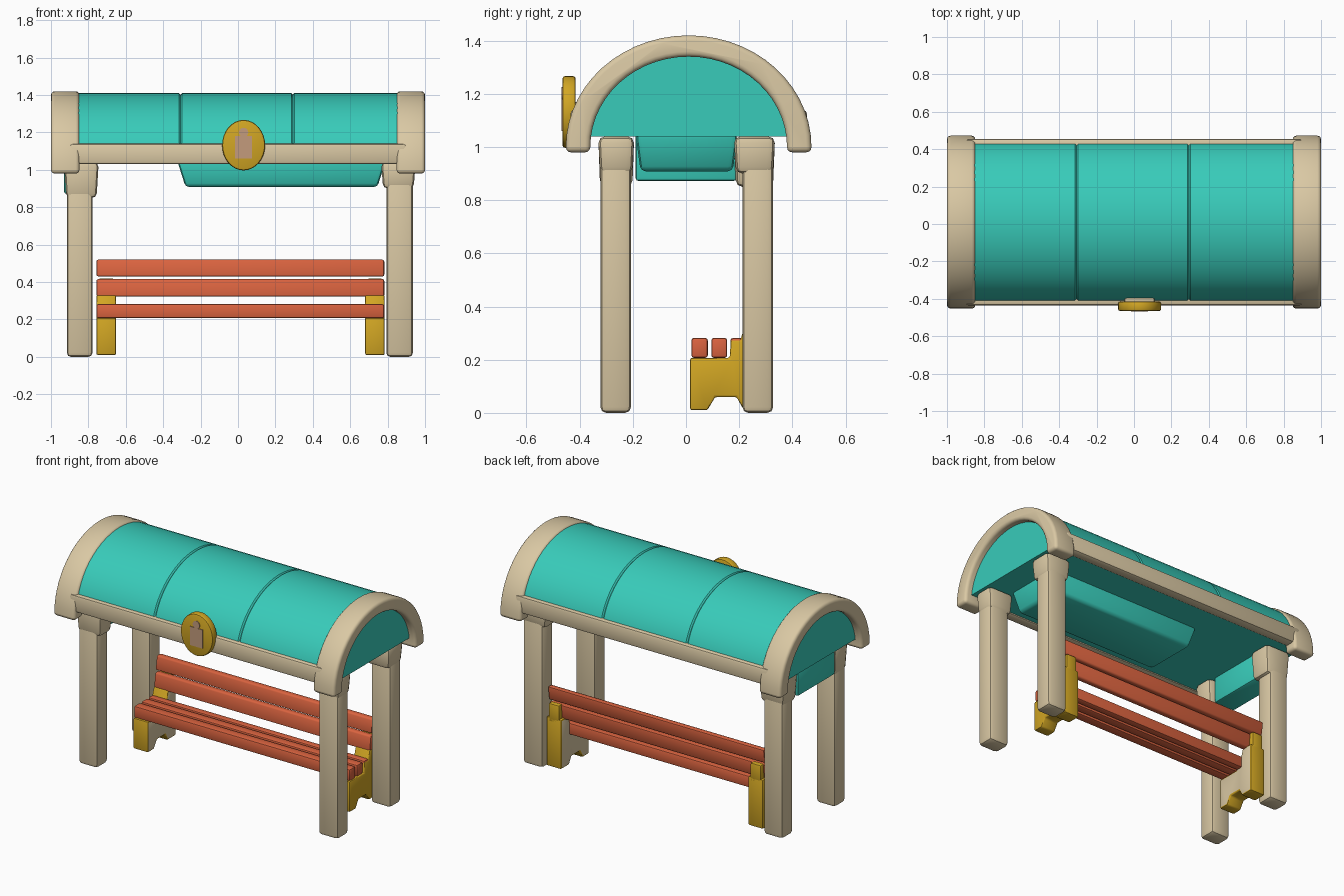
import bpy, bmesh, math
from mathutils import Vector

cube = bpy.data.objects.get("Cube")
if cube:
    bpy.data.objects.remove(cube, do_unlink=True)


def material(name, rgb):
    m = bpy.data.materials.new(name)
    m.use_nodes = True
    m.diffuse_color = (*rgb, 1)
    m.node_tree.nodes["Principled BSDF"].inputs["Base Color"].default_value = (*rgb, 1)
    return m


TEAL = material("teal", (0.04, 0.60, 0.49))
CREAM = material("cream", (0.70, 0.58, 0.37))
RED = material("orange_red", (0.70, 0.125, 0.05))
GOLD = material("gold", (0.64, 0.38, 0.017))
TAN = material("pinkish_tan", (0.55, 0.33, 0.20))


def finish(bm, name, mat, bevel=0.0, segments=2):
    """Round the sharp edges, then make a smooth-shaded object."""
    bmesh.ops.recalc_face_normals(bm, faces=bm.faces)
    if bevel:
        sharp = [e for e in bm.edges if e.calc_face_angle(0) > math.radians(35)]
        bmesh.ops.bevel(bm, geom=sharp, offset=bevel, segments=segments,
                        profile=0.5, affect='EDGES', clamp_overlap=True)
    mesh = bpy.data.meshes.new(name)
    bm.to_mesh(mesh)
    bm.free()
    mesh.materials.append(mat)
    ob = bpy.data.objects.new(name, mesh)
    bpy.context.collection.objects.link(ob)
    bpy.ops.object.select_all(action='DESELECT')
    ob.select_set(True)
    bpy.context.view_layer.objects.active = ob
    bpy.ops.object.shade_smooth_by_angle(angle=math.radians(40))
    return ob


def box(name, x, y, z, mat, bevel=0.01, taper=(1, 1), lean=0.0):
    """Box from ranges; taper shrinks the bottom, lean shifts the top in y."""
    bm = bmesh.new()
    bmesh.ops.create_cube(bm, size=1)
    for v in bm.verts:
        low = v.co.z < 0
        sx, sy = taper if low else (1, 1)
        v.co = Vector(((x[0] + x[1]) / 2 + v.co.x * sx * (x[1] - x[0]),
                       (y[0] + y[1]) / 2 + v.co.y * sy * (y[1] - y[0]) + (0 if low else lean),
                       z[0] if low else z[1]))
    return finish(bm, name, mat, bevel)


def extrude_x(name, points, x, mat, bevel=0.0, segments=2):
    """Extrude a (y, z) profile along x."""
    bm = bmesh.new()
    face = bm.faces.new([bm.verts.new((x[0], p, q)) for p, q in points])
    out = bmesh.ops.extrude_face_region(bm, geom=[face])
    moved = [g for g in out["geom"] if isinstance(g, bmesh.types.BMVert)]
    bmesh.ops.translate(bm, verts=moved, vec=(x[1] - x[0], 0, 0))
    return finish(bm, name, mat, bevel, segments)


def disc(name, centre, rx, rz, depth, mat, bevel):
    bm = bmesh.new()
    bmesh.ops.create_cone(bm, cap_ends=True, segments=32, radius1=1, radius2=1, depth=depth)
    for v in bm.verts:
        v.co = Vector(centre) + Vector((v.co.x * rx, -v.co.z, v.co.y * rz))
    return finish(bm, name, mat, bevel)


def half_ellipse(a, b, cz, n=28):
    return [(0.01 + a * math.cos(math.pi * i / n), cz + b * math.sin(math.pi * i / n))
            for i in range(n + 1)]


# Roof: a continuous core with three panels separated by grooves
extrude_x("roof_core", half_ellipse(0.42, 0.355, 1.04), (-0.955, 0.955), TEAL)
seams = (-0.9, -0.307, 0.293, 0.9)
for i in range(3):
    extrude_x(f"roof_panel_{i + 1}", half_ellipse(0.435, 0.37, 1.04),
              (seams[i], seams[i + 1]), TEAL, 0.008, 1)

# End arches with short straight feet
outer = half_ellipse(0.462, 0.42, 1.0)
inner = half_ellipse(0.37, 0.34, 1.0)
foot = 0.98
ring = ([(outer[0][0], foot)] + outer + [(outer[-1][0], foot), (inner[-1][0], foot)]
        + inner[::-1] + [(inner[0][0], foot)])
for side, x in (("right", (-1.0, -0.848)), ("left", (0.848, 1.0))):
    extrude_x(f"roof_arch_{side}", ring, x, CREAM, 0.025, 3)

# Eave beams along both long sides
for side, y in (("front", (-0.435, -0.365)), ("back", (0.385, 0.455))):
    box(f"eave_beam_{side}", (-0.9, 0.9), y, (1.03, 1.14), CREAM, 0.015)

# Hanging ceiling boxes
box("ceiling_box", (-0.325, 0.79), (-0.19, 0.195), (0.908, 1.05), TEAL, 0.02, (0.92, 0.9))
box("ceiling_end_box", (-0.93, -0.78), (-0.19, 0.19), (0.872, 1.05), TEAL, 0.012)

# Posts with widened caps
for side, x, cap_x, cap_z in (("right", (-0.915, -0.778), (-0.93, -0.745), 0.85),
                              ("left", (0.793, 0.935), (0.765, 0.95), 0.9)):
    for end, y, cap_y in (("front", (-0.322, -0.207), (-0.33, -0.195)),
                          ("back", (0.212, 0.328), (0.18, 0.335))):
        box(f"post_{end}_{side}", x, y, (0.0, 1.03), CREAM, 0.022)
        box(f"post_cap_{end}_{side}", cap_x, cap_y, (cap_z, 1.04), CREAM, 0.025, (0.88, 0.9))

# Bench slats
span = (-0.757, 0.782)
for i, y in enumerate(((0.02, 0.082), (0.095, 0.155), (0.167, 0.215))):
    box(f"seat_slat_{i + 1}", span, y, (0.207, 0.282), RED, 0.01)
box("back_slat_lower", span, (0.222, 0.262), (0.322, 0.416), RED, 0.01, lean=0.014)
box("back_slat_upper", span, (0.238, 0.278), (0.43, 0.52), RED, 0.01, lean=0.014)

# Bench legs: notched foot and rear upright, with pale inward faces
leg = [(0.015, 0.01), (0.08, 0.01), (0.11, 0.06), (0.19, 0.06), (0.215, 0.015),
       (0.3, 0.015), (0.3, 0.33), (0.222, 0.33), (0.205, 0.275), (0.168, 0.275),
       (0.165, 0.207), (0.015, 0.207)]
for side, x, inward in (("right", (-0.757, -0.652), 1), ("left", (0.68, 0.784), -1)):
    ob = extrude_x(f"bench_leg_{side}", leg, x, GOLD, 0.008)
    ob.data.materials.append(CREAM)
    for p in ob.data.polygons:
        if p.normal.x * inward > 0.95:
            p.material_index = 1
    # Support behind the backrest slats
    box(f"bench_back_support_{side}", (x[0] + 0.015, x[1] - 0.015), (0.262, 0.3),
        (0.3, 0.42), GOLD, 0.008)

# Round plaque on the front eave, with a plain inset plate
disc("plaque", (0.03, -0.44, 1.132), 0.115, 0.135, 0.05, GOLD, 0.01)
box("plaque_mount", (-0.05, 0.11), (-0.43, -0.36), (1.05, 1.17), CREAM, 0.01)
box("plaque_plate", (-0.015, 0.075), (-0.469, -0.461), (1.06, 1.18), TAN, 0.0)
disc("plaque_plate_top", (0.03, -0.465, 1.2), 0.025, 0.025, 0.008, TAN, 0.0)
